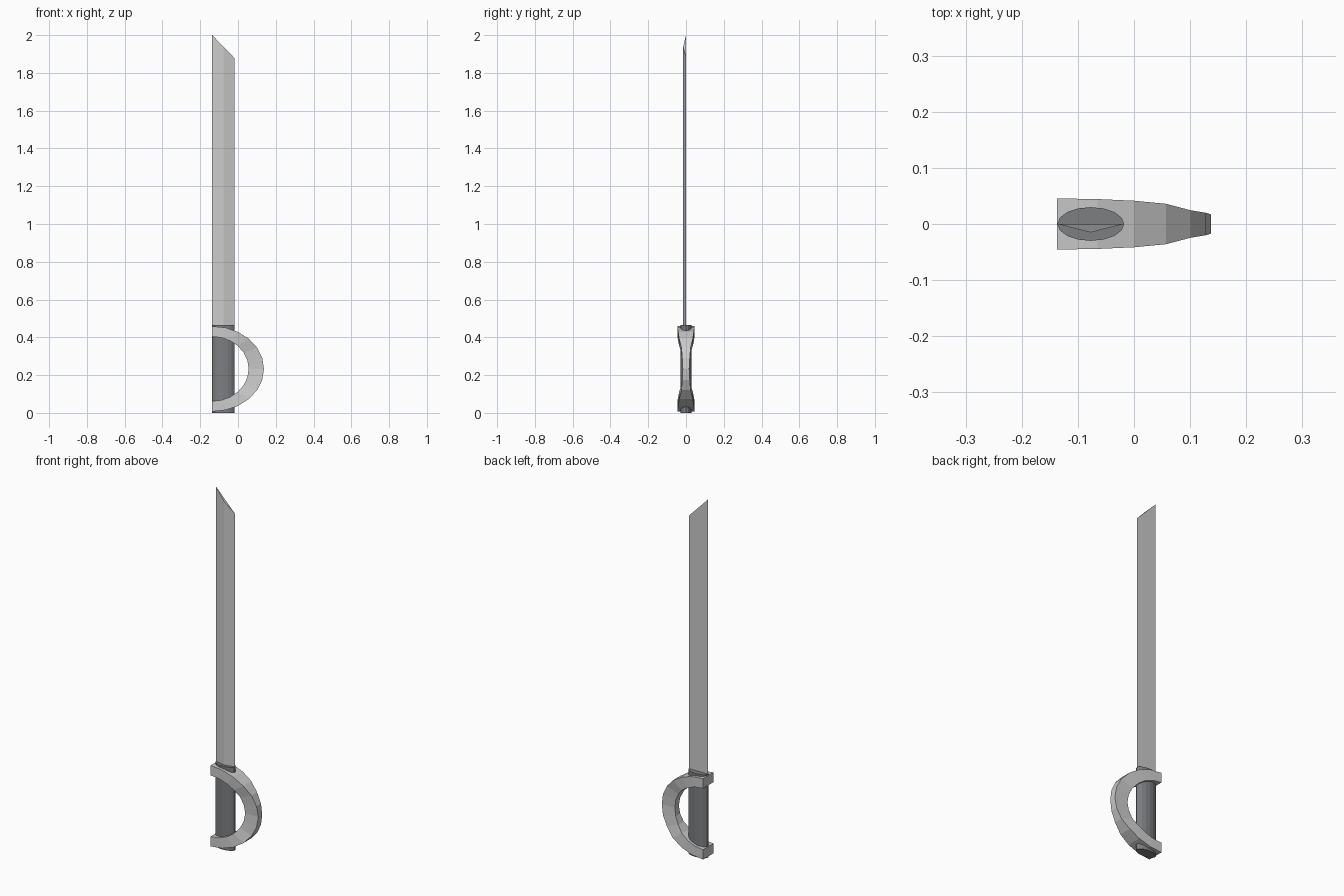
import bpy, bmesh, math

if "Cube" in bpy.data.objects:
    bpy.data.objects.remove(bpy.data.objects["Cube"])


def make_object(name, rings, closed=False):
    """Skin a list of equal-length vertex rings and cap both ends."""
    bm = bmesh.new()
    rows = [[bm.verts.new(p) for p in ring] for ring in rings]
    n = len(rows[0])
    for a, b in zip(rows, rows[1:]):
        for i in range(n):
            j = (i + 1) % n
            bm.faces.new((a[i], a[j], b[j], b[i]))
    bm.faces.new(rows[0])
    bm.faces.new(rows[-1])
    bmesh.ops.recalc_face_normals(bm, faces=bm.faces)
    mesh = bpy.data.meshes.new(name)
    bm.to_mesh(mesh)
    bm.free()
    obj = bpy.data.objects.new(name, mesh)
    bpy.context.collection.objects.link(obj)
    return obj


# Blade: triangular section, flat at the back, cut off diagonally at the tip
LEFT, RIGHT = -0.1365, -0.018
section = [(LEFT, 0), ((LEFT + RIGHT) / 2, -0.015), (RIGHT, 0)]
tip_slope = 0.122 / (RIGHT - LEFT)
make_object("blade", [
    [(x, y, 0.44) for x, y in section],
    [(x, y, 2.0 - (x - LEFT) * tip_slope) for x, y in section],
])

# Grip: straight oval cylinder
SIDES = 16
oval = [(-0.077 + 0.0595 * math.cos(2 * math.pi * i / SIDES),
         0.03 * math.sin(2 * math.pi * i / SIDES)) for i in range(SIDES)]
grip = make_object("grip", [[(x, y, z) for x, y in oval] for z in (0.0, 0.466)])
dark = bpy.data.materials.new("dark_grey")
dark.diffuse_color = (0.2, 0.21, 0.22, 1)
dark.use_nodes = True
dark.node_tree.nodes["Principled BSDF"].inputs["Base Color"].default_value = dark.diffuse_color
grip.data.materials.append(dark)

# Hand guard: half-oval band, narrowing towards the middle of the bow
half_widths = [0.0455, 0.0445, 0.0415, 0.036, 0.0245, 0.020, 0.017]
rings = []
for k in range(13):
    a = math.radians(15 * k)
    w = half_widths[min(k, 12 - k)]
    outer = (-0.1375 + 0.275 * math.sin(a), 0.233 + 0.226 * math.cos(a))
    inner = (-0.1375 + 0.194 * math.sin(a), 0.233 + 0.171 * math.cos(a))
    rings.append([(outer[0], -w, outer[1]), (outer[0], w, outer[1]),
                  (inner[0], w, inner[1]), (inner[0], -w, inner[1])])
make_object("hand_guard", rings)
